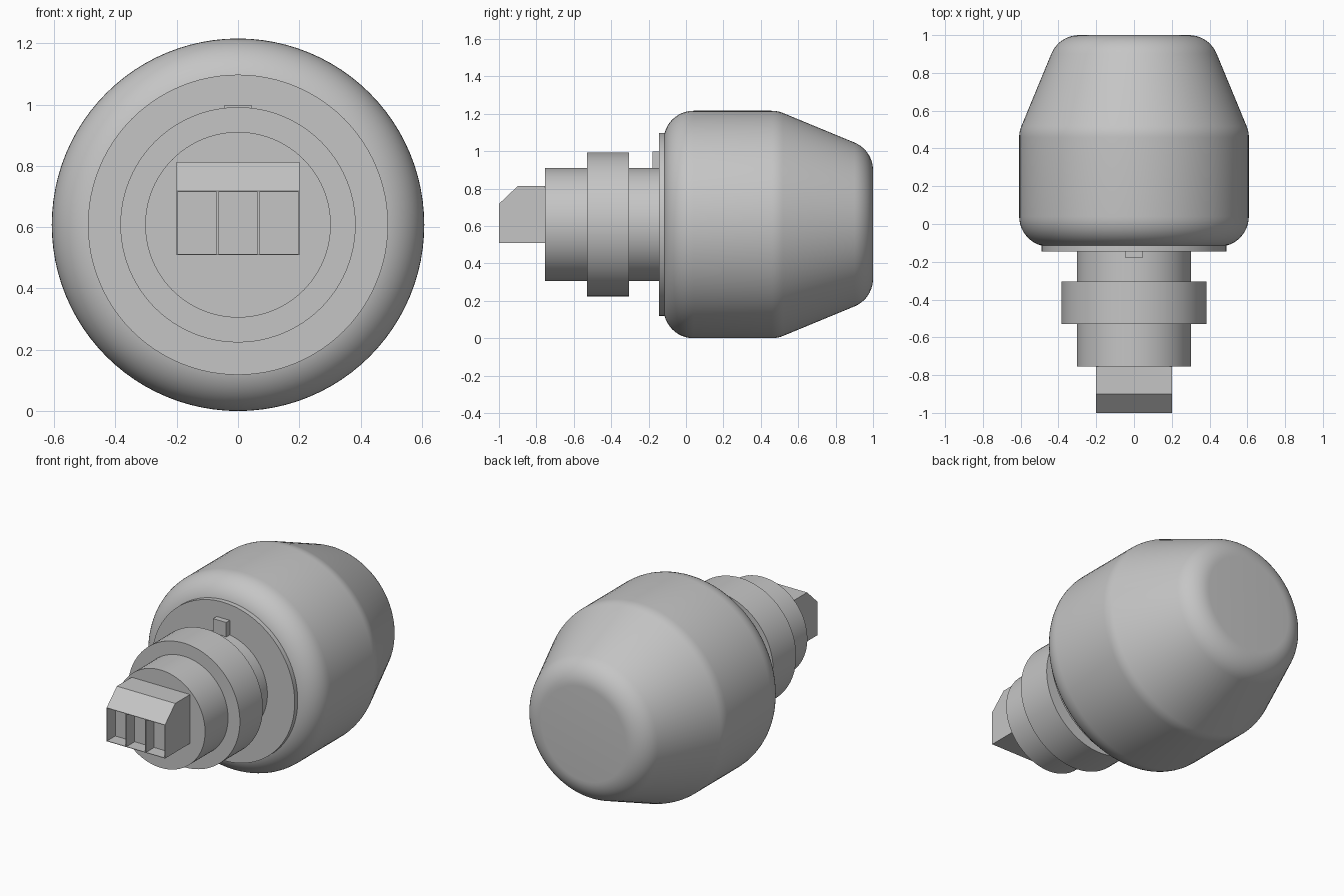
import bpy, bmesh, math
from mathutils import Vector

if "Cube" in bpy.data.objects:
    bpy.data.objects.remove(bpy.data.objects["Cube"])

AXIS_Z = 0.608  # height of the turning axis, which runs along y

grey = bpy.data.materials.new("mid_grey")
grey.diffuse_color = (0.56, 0.56, 0.56, 1)
grey.use_nodes = True
grey.node_tree.nodes["Principled BSDF"].inputs["Base Color"].default_value = grey.diffuse_color


def finish(name, bm, smooth=False):
    bmesh.ops.recalc_face_normals(bm, faces=bm.faces)
    mesh = bpy.data.meshes.new(name)
    bm.to_mesh(mesh)
    bm.free()
    mesh.materials.append(grey)
    ob = bpy.data.objects.new(name, mesh)
    bpy.context.collection.objects.link(ob)
    if smooth:
        bpy.ops.object.select_all(action='DESELECT')
        ob.select_set(True)
        bpy.context.view_layer.objects.active = ob
        bpy.ops.object.shade_smooth_by_angle(angle=math.radians(30))
    return ob


def lathe(name, profile, steps=96):
    """Turn a (y, radius) profile around the axis."""
    bm = bmesh.new()
    verts = [bm.verts.new((r, y, AXIS_Z)) for y, r in profile]
    edges = [bm.edges.new(pair) for pair in zip(verts, verts[1:])]
    bmesh.ops.spin(bm, geom=verts + edges, cent=(0, 0, AXIS_Z), axis=(0, 1, 0),
                   angle=math.tau, steps=steps, use_duplicate=False)
    bmesh.ops.remove_doubles(bm, verts=bm.verts, dist=1e-5)
    return finish(name, bm, True)


def prism(name, side, x0, x1):
    """Extrude a (y, z) outline from x0 to x1."""
    bm = bmesh.new()
    face = bm.faces.new([bm.verts.new((x0, y, z)) for y, z in side])
    ext = bmesh.ops.extrude_face_region(bm, geom=[face])
    moved = [v for v in ext["geom"] if isinstance(v, bmesh.types.BMVert)]
    bmesh.ops.translate(bm, verts=moved, vec=(x1 - x0, 0, 0))
    return finish(name, bm)


def rect(y0, y1, z0, z1):
    return [(y0, z0), (y1, z0), (y1, z1), (y0, z1)]


def arc(cy, cr, radius, a0, a1, n=8):
    """Arc points in (y, r); angles in degrees, 0 = +y, 90 = outward."""
    angles = [math.radians(a0 + (a1 - a0) * i / n) for i in range(n + 1)]
    return [(cy + radius * math.cos(a), cr + radius * math.sin(a)) for a in angles]


# Rounded main housing with a tapered rear
R = 0.16
housing = [(-0.12, 0)]
housing += arc(0.04, 0.448, R, 180, 90, 12)
housing += arc(0.458, 0.448, R, 90, 67.5, 5)
housing += arc(1 - R, 0.29, R, 67.5, 0, 10)
housing += [(1.0, 0)]
lathe("housing", housing)


def disc(name, y0, y1, r):
    lathe(name, [(y0, 0), (y0, r), (y1, r), (y1, 0)])


# Flange, neck and collar
disc("flange", -0.145, -0.115, 0.49)
disc("neck", -0.755, -0.13, 0.303)
disc("collar", -0.53, -0.305, 0.384)

# Locating key on top of the neck
prism("locating_key", rect(-0.18, -0.14, AXIS_Z + 0.28, 0.998), -0.045, 0.045)

# Terminal block with a sloped top edge and three open slots
block = prism("terminal_block",
              [(-1, 0.51), (-0.75, 0.51), (-0.75, 0.813), (-0.9, 0.813), (-1, 0.718)],
              -0.2, 0.2)
pitch = 0.4 / 3
for i in (-1, 0, 1):
    half = pitch / 2 - 0.003
    cutter = prism("slot_cutter", rect(-1.1, -0.92, 0.513, 0.715),
                   i * pitch - half, i * pitch + half)
    mod = block.modifiers.new("slot", 'BOOLEAN')
    mod.operation = 'DIFFERENCE'
    mod.solver = 'EXACT'
    mod.object = cutter
    bpy.context.view_layer.objects.active = block
    bpy.ops.object.modifier_apply(modifier=mod.name)
    bpy.data.objects.remove(cutter)
